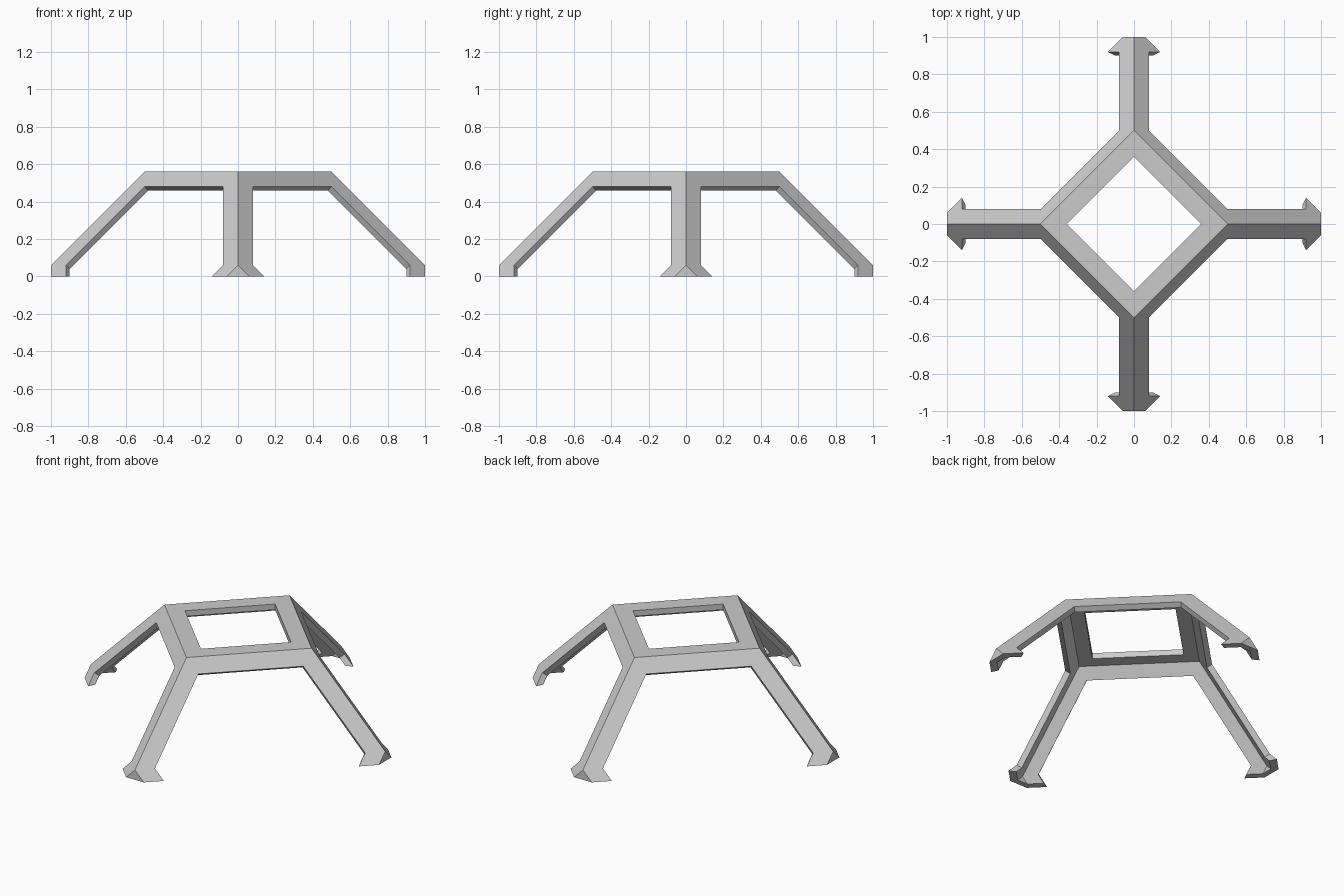
import bpy
import bmesh
from math import pi
from mathutils import Matrix, Vector

cube = bpy.data.objects.get("Cube")
if cube:
    bpy.data.objects.remove(cube)

# One flat colour
grey = bpy.data.materials.new("light_grey")
grey.use_nodes = True
colour = (0.6, 0.6, 0.6, 1)
grey.diffuse_color = colour
grey.node_tree.nodes["Principled BSDF"].inputs["Base Color"].default_value = colour

# Corner points of half a leg and half a ring side: (outside, inside of the plate)
corners = {
    "shoulder": ((.5, 0, .56), (.475, 0, .525)),
    "toe_top": ((1, 0, .06), (.965, 0, .035)),
    "toe_base": ((1, 0, 0), (.965, 0, 0)),
    "toe_side": ((1, .06, 0), (.965, .035, 0)),
    "ankle": ((.92, .08, .06), (.9, .06, .04)),
    "flare_tip": ((.92, .14, 0), (.9, .1, 0)),
    "armpit": ((.5, .08, .48), (.48, .06, .46)),
    "skirt_mid": ((.29, .29, .48), (.27, .27, .46)),
    "rim_mid": ((.25, .25, .56), (.2375, .2375, .525)),
    "hole_corner": ((.36, 0, .56), (.36, 0, .525)),
    "hole_mid": ((.18, .18, .56), (.18, .18, .525)),
}

# Plates of the section, and the exposed edges that show their thickness
plates = [
    "shoulder toe_top ankle armpit",
    "shoulder armpit skirt_mid rim_mid",
    "toe_top toe_side flare_tip ankle",
    "toe_top toe_base toe_side",
    "hole_corner shoulder rim_mid hole_mid",
]
exposed_edges = [
    "armpit ankle", "ankle flare_tip", "flare_tip toe_side",
    "toe_side toe_base", "skirt_mid armpit", "hole_corner hole_mid",
]


def add_section(bm, matrix):
    """Add one thick section of the frame, moved by the matrix."""
    verts = {name: [bm.verts.new(matrix @ Vector(p)) for p in pair]
             for name, pair in corners.items()}
    for plate in plates:
        for side in range(2):
            bm.faces.new([verts[n][side] for n in plate.split()])
    for edge in exposed_edges:
        a, b = (verts[n] for n in edge.split())
        bm.faces.new((a[0], b[0], b[1], a[1]))


# Four legs and the square ring, each leg made of two mirrored sections
bm = bmesh.new()
mirror = Matrix.Diagonal((1, -1, 1, 1))
for quarter in range(4):
    turn = Matrix.Rotation(quarter * pi / 2, 4, "Z")
    add_section(bm, turn)
    add_section(bm, turn @ mirror)
bmesh.ops.remove_doubles(bm, verts=bm.verts, dist=.0005)
bmesh.ops.recalc_face_normals(bm, faces=bm.faces)

mesh = bpy.data.meshes.new("four_leg_frame")
bm.to_mesh(mesh)
bm.free()
mesh.materials.append(grey)
frame = bpy.data.objects.new("four_leg_frame", mesh)
bpy.context.collection.objects.link(frame)
